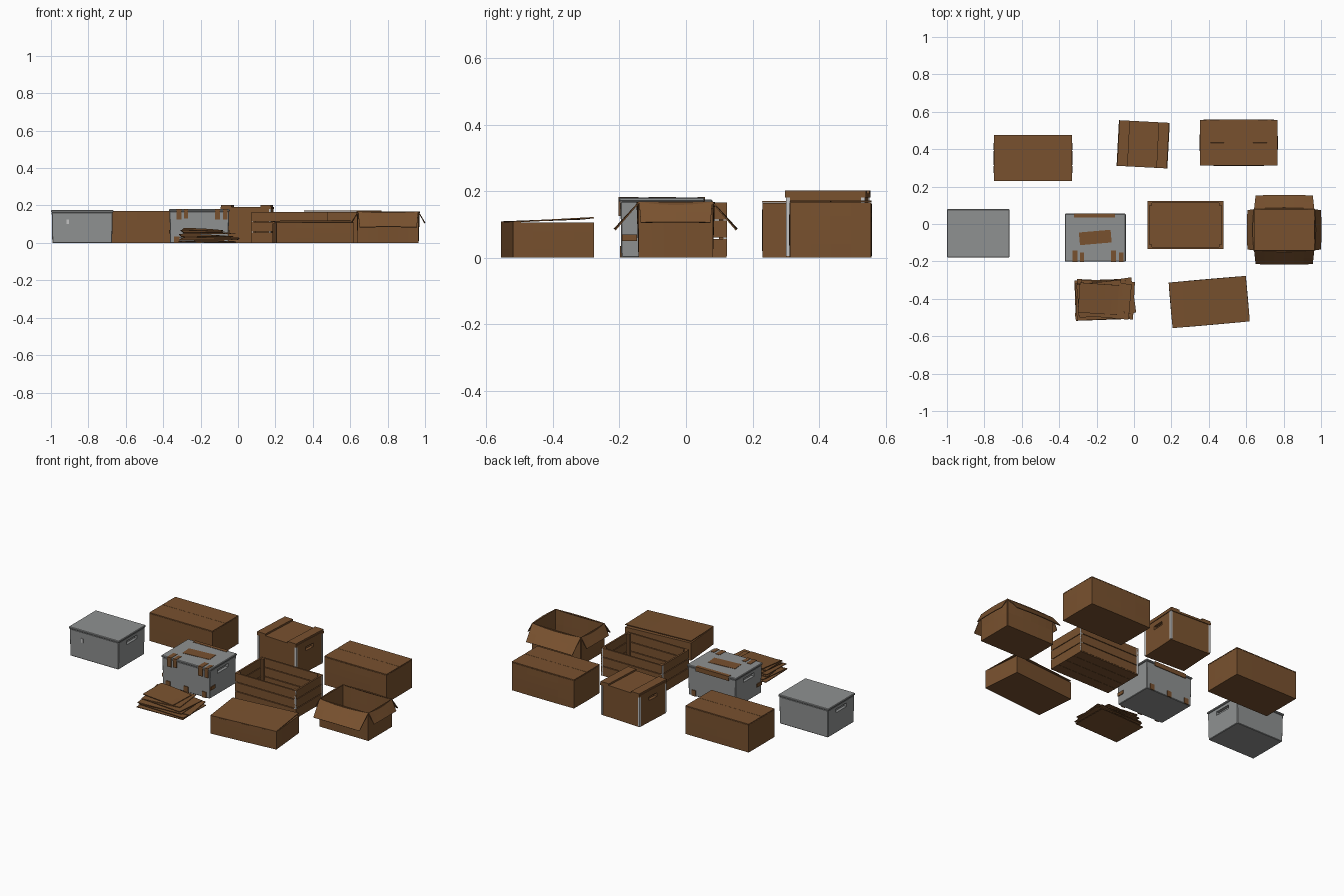
import bpy, bmesh, math, random
from mathutils import Matrix, Vector

if "Cube" in bpy.data.objects:
    bpy.data.objects.remove(bpy.data.objects["Cube"])

random.seed(4)


def material(name, rgb):
    m = bpy.data.materials.new(name)
    m.diffuse_color = (*rgb, 1)
    m.use_nodes = True
    m.node_tree.nodes["Principled BSDF"].inputs["Base Color"].default_value = m.diffuse_color
    return m


CARD = material("brown cardboard", (0.19, 0.083, 0.028))
GREY = material("grey plastic", (0.275, 0.285, 0.285))
TAPE = material("brown tape", (0.19, 0.083, 0.028))
METAL = material("pale metal", (0.55, 0.55, 0.55))


def frame(x, y, deg=0):
    return Matrix.Translation((x, y, 0)) @ Matrix.Rotation(math.radians(deg), 4, 'Z')


def finish(name, bm, mat, M):
    bmesh.ops.recalc_face_normals(bm, faces=bm.faces)
    me = bpy.data.meshes.new(name)
    bm.to_mesh(me)
    bm.free()
    me.materials.append(mat)
    ob = bpy.data.objects.new(name, me)
    ob.matrix_world = M
    bpy.context.collection.objects.link(ob)
    return ob


def block(name, M, lo, hi, mat, taper=1.0, bulge=0.0, bevel=0.0):
    """Box between two corners; taper narrows the foot, bulge swells the sides."""
    lo, hi = Vector(lo), Vector(hi)
    c, s = (lo + hi) / 2, hi - lo
    bm = bmesh.new()
    bmesh.ops.create_cube(bm, size=1)
    if bulge:
        bmesh.ops.subdivide_edges(bm, edges=bm.edges, cuts=3, use_grid_fill=True)
    for v in bm.verts:
        p = v.co.copy()
        k = taper if p.z < 0 else 1
        v.co = Vector((p.x * s.x * k, p.y * s.y * k, p.z * s.z)) + c
        if bulge:
            q = [1 - 4 * a * a for a in p]
            v.co.x += bulge * 2 * p.x * q[1] * (0.5 + 0.5 * q[2])
            v.co.y += bulge * 2 * p.y * q[0] * (0.5 + 0.5 * q[2])
    if bevel:
        bmesh.ops.bevel(bm, geom=bm.edges[:], offset=bevel, segments=1, affect='EDGES')
    return finish(name, bm, mat, M)


def panel(name, M, corners, mat, t=0.004, sag=0.0):
    """Thin sheet over four corners, cut into a grid that can sag in the middle."""
    a, b, c, d = map(Vector, corners)
    n = (b - a).cross(d - a).normalized()
    bm = bmesh.new()
    N = 6
    g = []
    for i in range(N + 1):
        for j in range(3):
            u, w = i / N, j / 2
            p = (a.lerp(b, u)).lerp(d.lerp(c, u), w)
            p = p + n * sag * math.sin(math.pi * u) * w
            g.append([bm.verts.new(p + n * t / 2), bm.verts.new(p - n * t / 2)])
    for k in (0, 1):
        for i in range(N):
            for j in range(2):
                q = [g[i * 3 + j], g[i * 3 + j + 1], g[i * 3 + j + 4], g[i * 3 + j + 3]]
                bm.faces.new([e[k] for e in q])
    rim = [i * 3 for i in range(N + 1)] + [N * 3 + 1] + [i * 3 + 2 for i in range(N, -1, -1)] + [1]
    for p, q in zip(rim, rim[1:] + rim[:1]):
        bm.faces.new([g[p][0], g[q][0], g[q][1], g[p][1]])
    return finish(name, bm, mat, M)


def cut_handles(ob, M, x, z, w=0.05, h=0.011):
    """Hand slots sunk into both ends."""
    for s in (-1, 1):
        cut = block("slot_cutter", M, (s * x - 0.018, -w, z - h), (s * x + 0.018, w, z + h), GREY)
        mod = ob.modifiers.new("slot", 'BOOLEAN')
        mod.operation, mod.solver, mod.object = 'DIFFERENCE', 'EXACT', cut
        with bpy.context.temp_override(object=ob, active_object=ob, selected_objects=[ob]):
            bpy.ops.object.modifier_apply(modifier=mod.name)
        bpy.data.objects.remove(cut)


# Grey lidded totes
def tote(name, M, hx, hy, h):
    body = block(name + "_body", M, (-hx + .004, -hy + .004, 0), (hx - .004, hy - .004, h - .012),
                 GREY, taper=0.98, bevel=0.003)
    cut_handles(body, M, hx - .004, h - 0.042)
    block(name + "_lid", M, (-hx, -hy, h - .012), (hx, hy, h), GREY, bevel=0.003)


A = frame(-0.833, -0.05)
tote("plain_tote", A, 0.167, 0.129, 0.175)
block("plain_tote_tag", A, (-.085, -.128, .10), (-.07, -.122, .125), METAL)
B = frame(-0.207, -0.073)
tote("taped_tote", B, 0.163, 0.128, 0.18)

# Tape on the second tote
block("tape_patch", B @ Matrix.Rotation(math.radians(5), 4, 'Z'),
      (-.085, -.033, .18), (.085, .035, .182), TAPE)
block("tape_back_top", B, (-.115, .108, .18), (.105, .126, .182), TAPE)
block("tape_back_side", B, (-.115, .126, .155), (.105, .130, .182), TAPE)
for i, (x, w, dz) in enumerate([(-.108, .026, .055), (-.07, .022, .05), (.098, .028, .055), (.139, .022, .055)]):
    block(f"tape_strip_top_{i}", B, (x - w / 2, -.128, .18), (x + w / 2, -.07 - .01 * (i % 2), .182), TAPE)
    block(f"tape_strip_front_{i}", B, (x - w / 2, -.130, .18 - dz), (x + w / 2, -.124, .182), TAPE)
for i, x in enumerate((-.12, .0, .12)):
    for s in (-1, 1):
        block(f"tape_foot_{i}_{s}", B, (x - .014, s * .123 - .003, 0), (x + .014, s * .123 + .003, .035), TAPE)
for s in (-1, 1):
    block(f"tape_end_{s}", B, (s * .159 - .003, -.12, .05), (s * .159 + .003, -.075, .07), TAPE)


# Closed cardboard boxes with a seam between the top flaps
def closed_box(name, M, hx, hy, h, bulge):
    block(name + "_body", M, (-hx, -hy, 0), (hx, hy, h - .006), CARD, bulge=bulge)
    for s in (-1, 1):
        y0, y1 = sorted((s * .001, s * hy))
        block(f"{name}_flap_{s}", M, (-hx, y0, h - .005), (hx, y1, h), CARD, bulge=.001)


closed_box("left_box", frame(-0.54, 0.353), 0.209, 0.123, 0.17, 0.001)
closed_box("right_box", frame(0.56, 0.435), 0.206, 0.122, 0.172, 0.003)

# Low box with a slightly lifted lid panel
L = frame(0.402, -0.417, 5)
block("low_box_body", L, (-.207, -.122, 0), (.207, .122, .105), CARD, bulge=.001)
panel("low_box_lid", L, [(-.207, -.122, .107), (.207, -.122, .107), (.207, .122, .120), (-.207, .122, .116)], CARD)


# Metal angle strips on the corners of the crates
def corner_strips(name, M, hx, hy, h):
    for sx in (-1, 1):
        for sy in (-1, 1):
            for k, (wx, wy) in enumerate(((.012, .002), (.002, .012))):
                x0, x1 = sorted((sx * (hx + .002), sx * (hx + .002 - wx)))
                y0, y1 = sorted((sy * (hy + .002), sy * (hy + .002 - wy)))
                block(f"{name}_corner_{sx}_{sy}_{k}", M, (x0, y0, .005), (x1, y1, h), METAL)


# Lidded crate with two battens
C = frame(0.049, 0.426, -3)
crate = block("lidded_crate_body", C, (-.132, -.117, 0), (.132, .117, .18), CARD)
cut_handles(crate, C, .132, .14, .035)
corner_strips("lidded_crate", C, .132, .117, .18)
block("lidded_crate_lid", C, (-.136, -.122, .18), (.136, .122, .192), CARD)
for s in (-1, 1):
    block(f"lid_batten_{s}", C, (s * .105 - .028, -.122, .192), (s * .105 + .028, .122, .202), CARD)

# Open slatted crate
D = frame(0.275, -0.005)
hx, hy, t = 0.203, 0.128, 0.01
for i in range(3):
    z0, z1 = .005 + i * .055, .005 + i * .055 + .051
    for s in (-1, 1):
        y0, y1 = sorted((s * hy, s * (hy - t)))
        x0, x1 = sorted((s * hx, s * (hx - t)))
        block(f"crate_long_slat_{i}_{s}", D, (-hx, y0, z0), (hx, y1, z1), CARD)
        block(f"crate_end_slat_{i}_{s}", D, (x0, -hy + t, z0), (x1, hy - t, z1), CARD)
for i in range(4):
    y = -hy + i * .064
    block(f"crate_floor_board_{i}", D, (-hx, y, 0), (hx, y + .0625, .01), CARD)
corner_strips("open_crate", D, hx - .002, hy - .002, .165)
for sx in (-1, 1):
    for sy in (-1, 1):
        x, y = sx * (hx - t - .007), sy * (hy - t - .007)
        block(f"crate_post_{sx}_{sy}", D, (x - .007, y - .007, .01), (x + .007, y + .007, .165), CARD)

# Open cardboard box with folded-out flaps
E = frame(0.803, -0.031)
hx, hy, h = 0.161, 0.11, 0.167
block("open_box_floor", E, (-hx, -hy, 0), (hx, hy, .005), CARD)
for s in (-1, 1):
    panel(f"open_box_long_wall_{s}", E, [(-s * hx, -s * hy, 0), (s * hx, -s * hy, 0),
          (s * hx, -s * hy, h), (-s * hx, -s * hy, h)], CARD, sag=.006)
    panel(f"open_box_end_wall_{s}", E, [(s * hx, -s * hy, 0), (s * hx, s * hy, 0),
          (s * hx, s * hy, h), (s * hx, -s * hy, h)], CARD, sag=.006)
    panel(f"open_box_long_flap_{s}", E, [(-hx, s * hy, h), (hx, s * hy, h),
          (hx - .008, s * (hy + .072), .083), (-hx + .008, s * (hy + .072), .083)], CARD, sag=.004 * s)
    panel(f"open_box_end_flap_{s}", E, [(s * hx, -hy, h), (s * hx, hy, h),
          (s * (hx + .034), hy - .005, .105), (s * (hx + .034), -hy + .005, .105)], CARD, sag=-.003 * s)

# Loose stack of flattened sheets
sheets = [(-.165, -.405, .30, .215, 2), (-.155, -.402, .31, .20, -3), (-.150, -.400, .30, .19, 8),
          (-.17, -.41, .28, .20, 3), (-.155, -.405, .27, .19, -5), (-.18, -.40, .24, .18, 6),
          (-.19, -.40, .21, .16, -4)]
for i, (x, y, w, d, a) in enumerate(sheets):
    z = .006 + i * .0095
    e = [random.uniform(-.004, .004) for _ in range(4)]
    tilt = .004 + .0015 * i
    panel(f"flat_sheet_{i}", frame(x, y, a),
          [(-w / 2, -d / 2, z + e[0] + .002), (w / 2, -d / 2, z + e[1] + .002),
           (w / 2, d / 2, z + e[2] + .002), (-w / 2, d / 2, z + e[3] + tilt)], CARD, t=.004, sag=.003)
